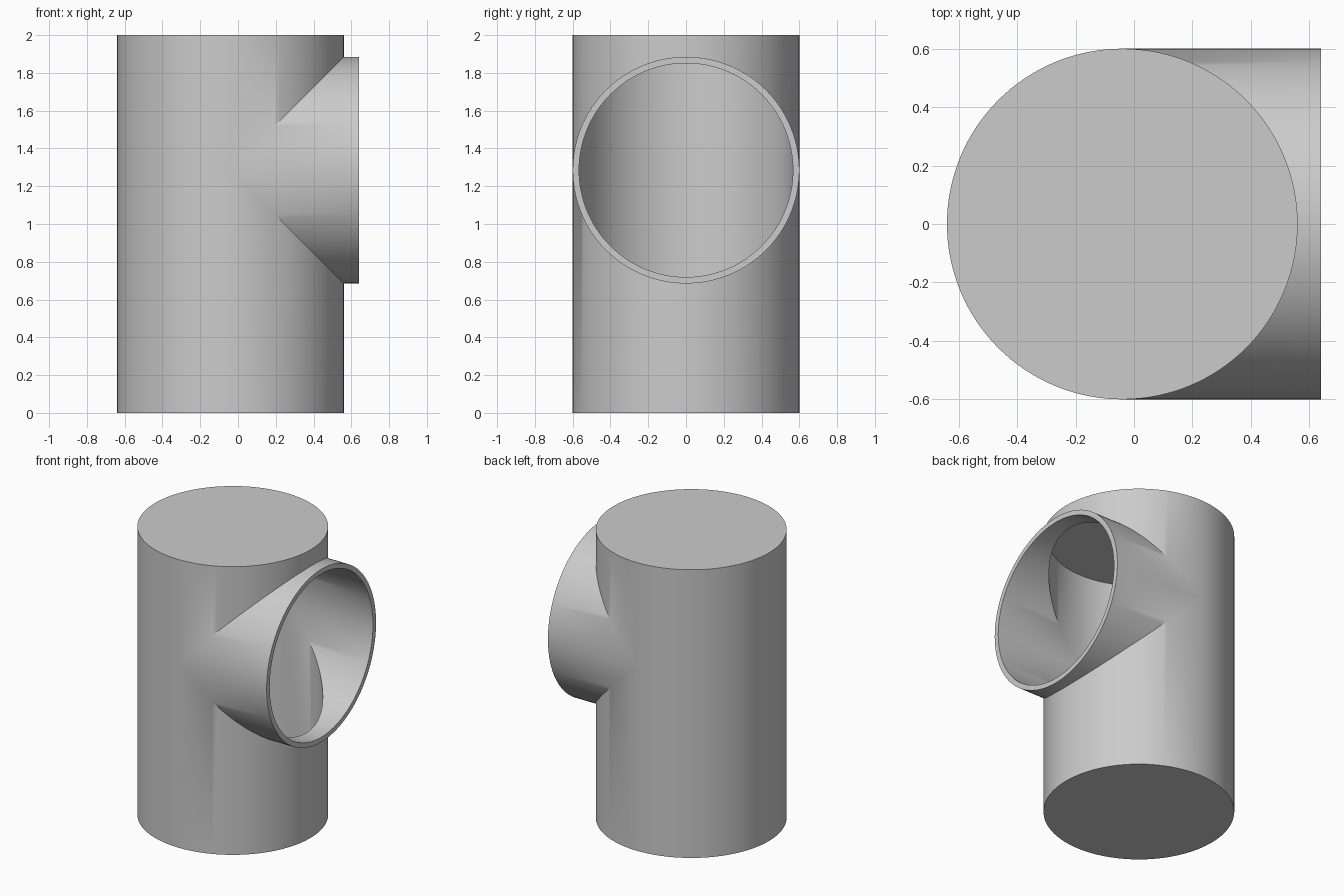
import bpy
import bmesh
from math import pi, sin, cos, radians

cube = bpy.data.objects.get("Cube")
if cube:
    bpy.data.objects.remove(cube)

AXIS_X, AXIS_Z = -0.04, 1.285       # body axis and branch axis
OUTER, WALL, HEIGHT, REACH = 0.6, 0.034, 2.0, 0.68
N = 128

grey = bpy.data.materials.new("light grey")
grey.use_nodes = True
colour = (0.6, 0.6, 0.6, 1)
grey.diffuse_color = colour
grey.node_tree.nodes["Principled BSDF"].inputs["Base Color"].default_value = colour

bm = bmesh.new()


def ring(point):
    """Closed loop of vertices from a function of (cosine, sine)."""
    return [bm.verts.new(point(cos(2 * pi * i / N), sin(2 * pi * i / N)))
            for i in range(N)]


def bridge(a, b):
    for i in range(N):
        j = (i + 1) % N
        bm.faces.new((a[i], a[j], b[j], b[i]))


def tee_skin(r, low, high):
    """Capped upright cylinder mitred into an equal side branch; returns the mouth."""
    def body(z):
        return ring(lambda c, s: (AXIS_X + r * c, r * s, z))

    def seam(sign):
        return ring(lambda c, s: (AXIS_X + r * c, r * s,
                                  AXIS_Z + sign * r * max(c, 0)))

    floor, ceiling = body(low), body(high)
    bridge(floor, seam(-1))
    bridge(seam(1), ceiling)
    bm.faces.new(floor)
    bm.faces.new(ceiling)
    # side branch running from the mitred seam to its mouth
    root = ring(lambda c, s: (AXIS_X + r * abs(c), r * s, AXIS_Z + r * c))
    mouth = ring(lambda c, s: (AXIS_X + REACH, r * s, AXIS_Z + r * c))
    bridge(root, mouth)
    return mouth


# outer skin, inner bore and the rim joining them
bridge(tee_skin(OUTER, 0, HEIGHT),
       tee_skin(OUTER - WALL, WALL, HEIGHT - WALL))
bmesh.ops.remove_doubles(bm, verts=bm.verts, dist=1e-5)
bmesh.ops.recalc_face_normals(bm, faces=bm.faces)

mesh = bpy.data.meshes.new("tee_pipe")
bm.to_mesh(mesh)
bm.free()
mesh.materials.append(grey)
pipe = bpy.data.objects.new("tee_pipe", mesh)
bpy.context.collection.objects.link(pipe)
bpy.ops.object.select_all(action="DESELECT")
pipe.select_set(True)
bpy.context.view_layer.objects.active = pipe
bpy.ops.object.shade_smooth_by_angle(angle=radians(30))
